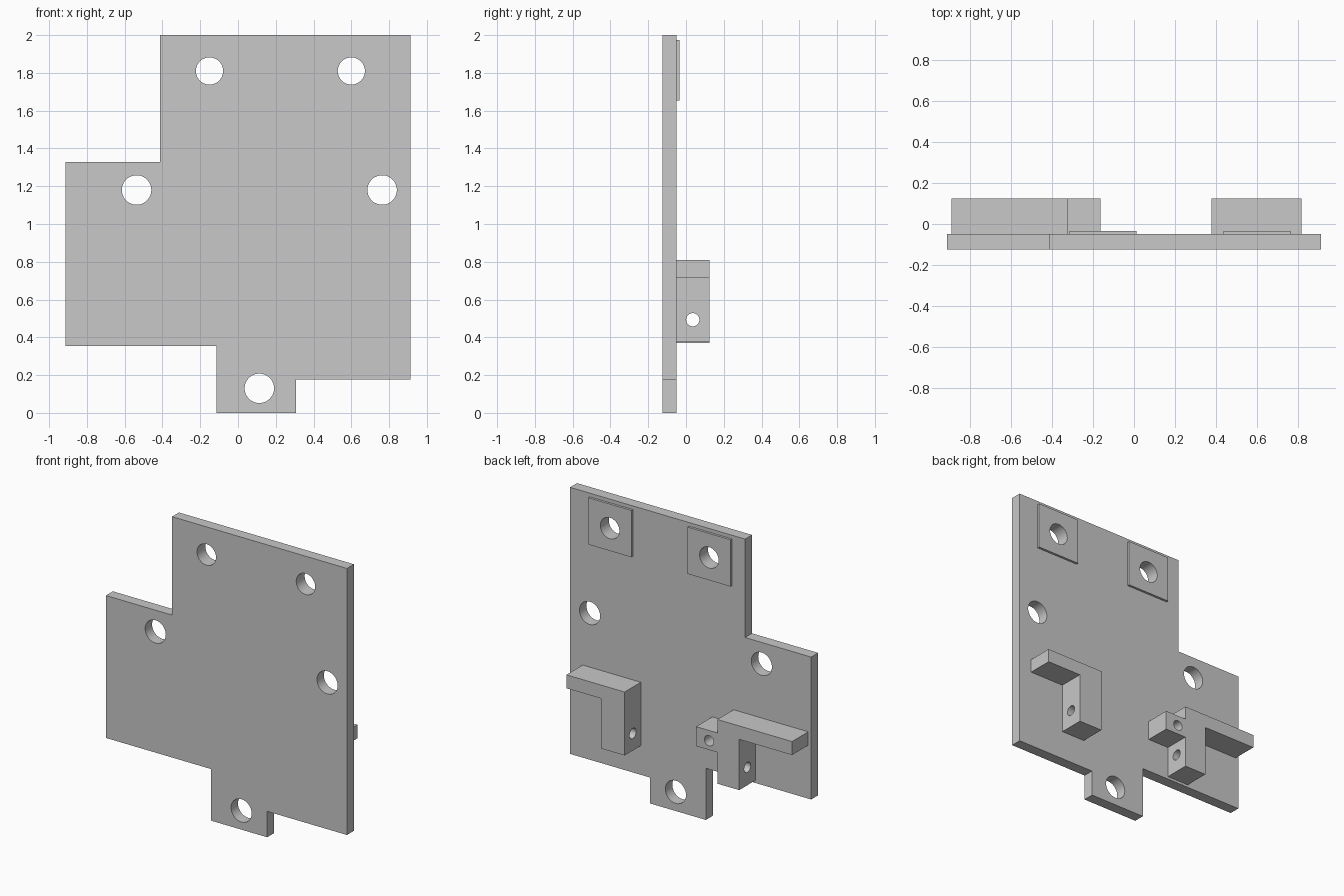
import bpy, bmesh
from math import pi
from mathutils import Matrix, Vector

if "Cube" in bpy.data.objects:
    bpy.data.objects.remove(bpy.data.objects["Cube"], do_unlink=True)

FRONT, BACK, PAD_BACK, BRACKET_BACK = -0.125, -0.05, -0.034, 0.125

grey = bpy.data.materials.new("light grey")
grey.use_nodes = True
grey.diffuse_color = (0.58, 0.58, 0.58, 1)
grey.node_tree.nodes["Principled BSDF"].inputs["Base Color"].default_value = grey.diffuse_color


def link(name, bm):
    """Turn a bmesh into a named grey object."""
    bmesh.ops.recalc_face_normals(bm, faces=bm.faces)
    mesh = bpy.data.meshes.new(name)
    bm.to_mesh(mesh)
    bm.free()
    mesh.materials.append(grey)
    obj = bpy.data.objects.new(name, mesh)
    bpy.context.collection.objects.link(obj)
    return obj


def extrude_outline(name, outline, y0, y1):
    """Extrude an x-z outline from y0 to y1."""
    bm = bmesh.new()
    face = bm.faces.new([bm.verts.new((x, y0, z)) for x, z in outline])
    new = bmesh.ops.extrude_face_region(bm, geom=[face])["geom"]
    bmesh.ops.translate(bm, vec=(0, y1 - y0, 0),
                        verts=[v for v in new if isinstance(v, bmesh.types.BMVert)])
    return link(name, bm)


def drill(obj, centre, radius, axis, depth):
    """Cut a round hole along the given axis."""
    bm = bmesh.new()
    turn = Matrix.Rotation(pi / 2, 4, "X" if axis == "Y" else "Y")
    bmesh.ops.create_cone(bm, cap_ends=True, segments=48, radius1=radius, radius2=radius,
                          depth=depth, matrix=Matrix.Translation(Vector(centre)) @ turn)
    cutter = link("hole_cutter", bm)
    cutter.hide_render = True
    mod = obj.modifiers.new("hole", "BOOLEAN")
    mod.operation, mod.solver, mod.object = "DIFFERENCE", "EXACT", cutter
    bpy.context.view_layer.objects.active = obj
    bpy.ops.object.modifier_apply(modifier=mod.name)
    bpy.data.objects.remove(cutter, do_unlink=True)


# Stepped mounting plate with a bottom tab
plate = extrude_outline("mounting_plate", [
    (-0.412, 2), (0.912, 2), (0.912, 0.177), (0.308, 0.177), (0.308, 0), (-0.115, 0),
    (-0.115, 0.353), (-0.912, 0.353), (-0.912, 1.327), (-0.412, 1.327)], FRONT, BACK)

# Screw holes in the plate
for x, z in [(-0.537, 1.18), (0.763, 1.18), (0.113, 0.13)]:
    drill(plate, (x, 0, z), 0.078, "Y", 1)

# Thin raised pads around the two upper holes
for side, x in [("right", -0.151), ("left", 0.6)]:
    w = 0.163
    pad = extrude_outline(side + "_pad", [
        (x - w, 1.655), (x + w, 1.655), (x + w, 1.975), (x - w, 1.975)], BACK, PAD_BACK)
    for part in (plate, pad):
        drill(part, (x, 0, 1.81), 0.072, "Y", 1)

# Hooked bracket on the left
left_bracket = extrude_outline("left_bracket", [
    (0.377, 0.376), (0.556, 0.376), (0.556, 0.718), (0.817, 0.718),
    (0.817, 0.81), (0.377, 0.81)], BACK, BRACKET_BACK)

# Longer bracket on the right, with a small lug beside its leg
right_bracket = extrude_outline("right_bracket", [
    (-0.325, 0.371), (-0.49, 0.371), (-0.49, 0.718), (-0.89, 0.718), (-0.89, 0.81),
    (-0.325, 0.81), (-0.325, 0.718), (-0.164, 0.718), (-0.164, 0.585),
    (-0.325, 0.585)], BACK, BRACKET_BACK)

# Cross holes through both legs, and the lug hole that stops at the plate
for bracket in (left_bracket, right_bracket):
    drill(bracket, (0, 0.036, 0.493), 0.035, "X", 3)
drill(right_bracket, (-0.262, 0.04, 0.648), 0.035, "Y", 0.4)

# Smooth hole walls with crisp edges
bpy.ops.object.select_all(action="DESELECT")
for part in bpy.context.collection.objects:
    if part.type == "MESH" and grey.name in part.data.materials:
        part.select_set(True)
bpy.context.view_layer.objects.active = plate
bpy.ops.object.shade_smooth_by_angle(angle=pi / 6)
